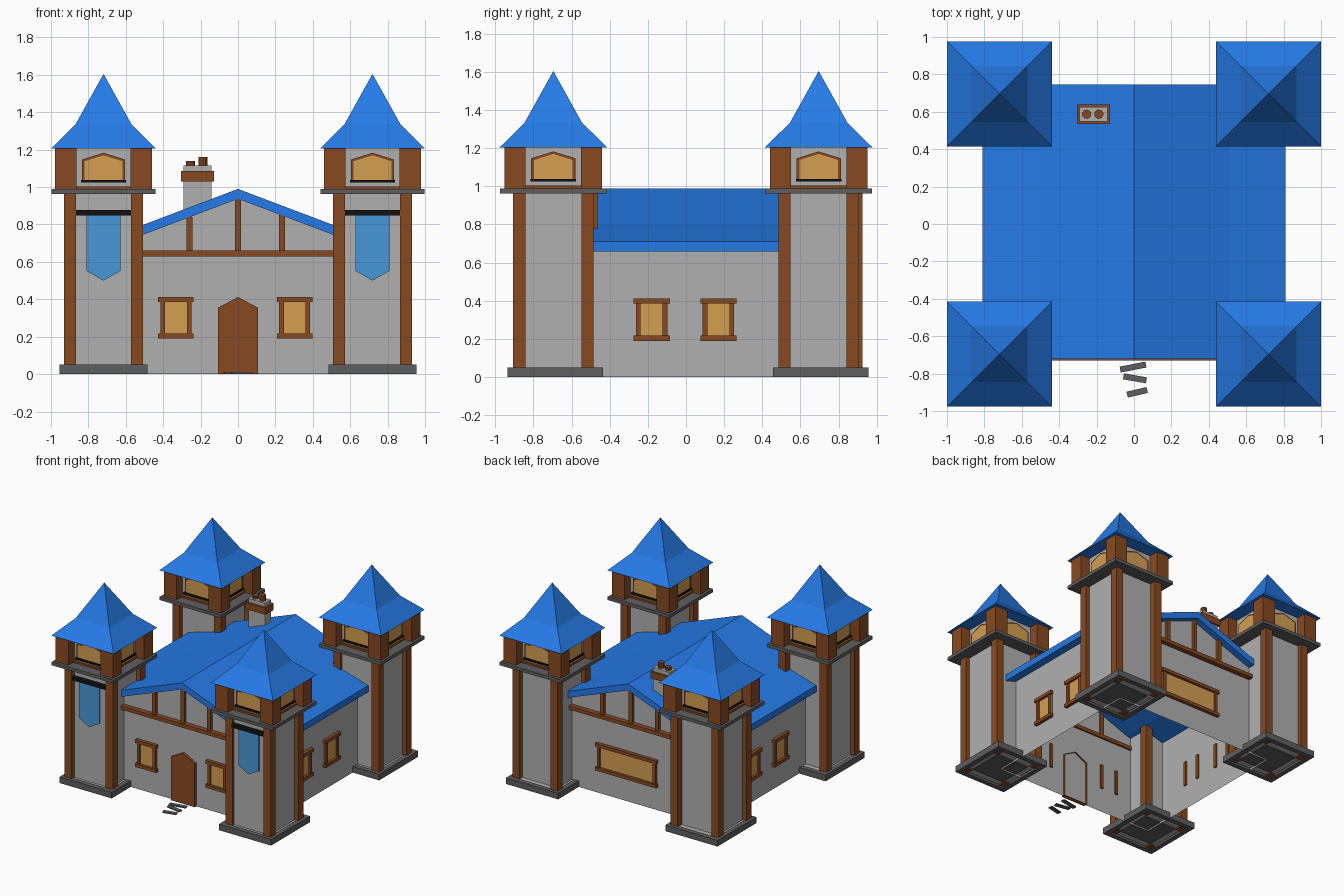
import bpy, bmesh, math
from mathutils import Matrix, Vector

if "Cube" in bpy.data.objects:
    bpy.data.objects.remove(bpy.data.objects["Cube"])


def lin(c):
    return c / 12.92 if c <= 0.04045 else ((c + 0.055) / 1.055) ** 2.4


def material(name, rgb):
    m = bpy.data.materials.new(name)
    m.diffuse_color = (*[lin(c) for c in rgb], 1)
    m.use_nodes = True
    m.node_tree.nodes["Principled BSDF"].inputs["Base Color"].default_value = m.diffuse_color
    return m


STONE = material("light stone", (0.69, 0.69, 0.69))
DARK = material("dark stone", (0.37, 0.37, 0.37))
WOOD = material("brown wood", (0.53, 0.29, 0.13))
BLUE = material("roof blue", (0.15, 0.49, 0.92))
GLASS = material("amber glass", (0.83, 0.62, 0.32))
BLACK = material("black iron", (0.07, 0.07, 0.07))
CLOTH = material("banner blue", (0.28, 0.60, 0.85))


def finish(name, bm, mat, matrix=None):
    bmesh.ops.recalc_face_normals(bm, faces=bm.faces[:])
    me = bpy.data.meshes.new(name)
    bm.to_mesh(me)
    bm.free()
    me.materials.append(mat)
    ob = bpy.data.objects.new(name, me)
    bpy.context.collection.objects.link(ob)
    if matrix:
        ob.matrix_world = matrix
    return ob


def box(name, x, y, z, mat, matrix=None):
    """Box from (min, max) pairs."""
    bm = bmesh.new()
    size = [b - a for a, b in (x, y, z)]
    mid = [(a + b) / 2 for a, b in (x, y, z)]
    bmesh.ops.create_cube(bm, size=1, matrix=Matrix.Translation(mid) @ Matrix.Diagonal((*size, 1)))
    return finish(name, bm, mat, matrix)


def prism(name, pts, y, mat, matrix=None, back=True):
    """Extrude an x-z outline from y[0] (front) to y[1]; the back can stay open."""
    bm = bmesh.new()
    front = [bm.verts.new((px, y[0], pz)) for px, pz in pts]
    rear = [bm.verts.new((px, y[1], pz)) for px, pz in pts]
    bm.faces.new(front)
    if back:
        bm.faces.new(rear)
    n = len(pts)
    for i in range(n):
        j = (i + 1) % n
        bm.faces.new((front[i], front[j], rear[j], rear[i]))
    return finish(name, bm, mat, matrix)


def on_wall(x, y, turn):
    """Frame whose local -y points out of a wall turned about z (degrees)."""
    return Matrix.Translation((x, y, 0)) @ Matrix.Rotation(math.radians(turn), 4, 'Z')


def pointed(half, low, shoulder, peak):
    return [(-half, low), (half, low), (half, shoulder), (0, peak), (-half, shoulder)]


WX, WY = 0.715, 0.69        # house wall planes
TX, TY = 0.719, 0.696       # tower centres
RIDGE = [(0, 0.99), (0.51, 0.797), (0.81, 0.71)]    # half of roof line


# --- House: open shell of walls with gables ---
bm = bmesh.new()
outline = [(-WX, 0), (WX, 0), (WX, 0.70), (0.51, 0.76), (0, 0.955), (-0.51, 0.76), (-WX, 0.70)]
for y in (-WY, WY):
    bm.faces.new([bm.verts.new((px, y, pz)) for px, pz in outline])
for x in (-WX, WX):
    bm.faces.new([bm.verts.new(p) for p in ((x, -WY, 0), (x, WY, 0), (x, WY, 0.70), (x, -WY, 0.70))])
bmesh.ops.remove_doubles(bm, verts=bm.verts[:], dist=0.0005)
finish("house_walls", bm, STONE)

# Main roof slab
top = [(-x, z) for x, z in RIDGE[:0:-1]] + RIDGE
prism("main_roof", top + [(x, z - 0.053) for x, z in reversed(top)], (-0.722, 0.745), BLUE)

# Gable timbers on front and back
for side, turn in (("front", 0), ("back", 180)):
    M = on_wall(0, -WY if turn == 0 else WY, turn)
    box(side + "_gable_beam", (-0.56, 0.56), (-0.04, 0.015), (0.63, 0.66), WOOD, M)
    for x in (-0.26, 0.0, 0.235):
        h = 0.94 - abs(x) * 0.385
        box(side + "_gable_post", (x - 0.016, x + 0.016), (-0.025, 0.01), (0.65, h), WOOD, M)


# --- Windows with head, sill, jambs and pane ---
def window(name, M, half=0.083):
    box(name + "_pane", (-half, half), (-0.008, -0.002), (0.2, 0.4), GLASS, M)
    for s in (-1, 1):
        xs = sorted((s * half, s * (half - 0.025)))
        box(name + "_jamb", xs, (-0.02, 0.012), (0.2, 0.4), WOOD, M)
    for z in (0.19, 0.385):
        box(name + "_rail", (-half - 0.012, half + 0.012), (-0.028, -0.001), (z, z + 0.027), WOOD, M)


for x in (-0.332, 0.303):
    window("front_window", on_wall(x, -WY, 0))
window("back_window", on_wall(0.043, WY, 180), 0.263)
for y in (-0.18, 0.17):
    window("right_window", on_wall(WX, y, 90))
    window("left_window", on_wall(-WX, y, -90))

# Door with open back, so its rim shows inside
prism("door", pointed(0.107, 0, 0.355, 0.412), (-WY - 0.02, -WY + 0.015), WOOD, back=False)
prism("door_inner_wall", pointed(0.098, 0, 0.35, 0.402), (-WY - 0.001, -WY + 0.001), STONE)

# Stepping stones
for x, y, length, turn in ((-0.005, -0.765, 0.14, 11), (0.005, -0.825, 0.125, -10), (0.017, -0.9, 0.11, 13)):
    box("step_stone", (-length / 2, length / 2), (-0.016, 0.016), (0, 0.01), DARK, on_wall(x, y, turn))

# --- Chimney ---
C = Matrix.Translation((-0.216, 0.587, 0))
box("chimney_stack", (-0.075, 0.075), (-0.038, 0.038), (0.75, 1.115), STONE, C)
box("chimney_collar", (-0.089, 0.089), (-0.052, 0.052), (1.03, 1.085), WOOD, C)
for x, z in ((-0.037, 1.14), (0.028, 1.16)):
    bm = bmesh.new()
    bmesh.ops.create_cone(bm, cap_ends=True, segments=10, radius1=0.025, radius2=0.025, depth=z - 1.1,
                          matrix=Matrix.Translation((x, 0, (z + 1.1) / 2)))
    finish("chimney_pot", bm, WOOD, C)


# --- Corner towers ---
def tower(sx, sy):
    T = Matrix.Translation((sx * TX, sy * TY, 0))
    # plinth ring and dark underside
    px, py0, py1, w = 0.235, -0.24, 0.26, 0.04
    for s in (-1, 1):
        box("tower_plinth", sorted((s * px, s * (px - w))), (py0, py1), (0, 0.05), DARK, T)
    for ys in ((py0, py0 + w), (py1 - w, py1)):
        box("tower_plinth", (-px + w, px - w), ys, (0, 0.05), DARK, T)
    box("tower_wall", (-0.198, 0.198), (-0.203, 0.223), (0.018, 0.045), STONE, T)
    box("tower_underside", (-0.146, 0.146), (-0.146, 0.146), (0.012, 0.02), DARK, T)
    box("tower_wall", (-0.175, 0.175), (-0.175, 0.175), (0.03, 1.21), STONE, T)
    # posts, ledge and lookout posts
    for ax in (-1, 1):
        for ay in (-1, 1):
            shift = 0.02 if ax == -sx else 0.0
            xs = sorted((ax * 0.147, ax * 0.211))
            ys = [v + shift for v in sorted((ay * 0.147, ay * 0.211))]
            box("tower_post", xs, ys, (0.008, 0.97), WOOD, T)
            xs, ys = sorted((ax * 0.145, ax * 0.259)), sorted((ay * 0.145, ay * 0.255))
            box("lookout_post", xs, ys, (0.985, 1.21), WOOD, T)
    box("tower_ledge", (-0.279, 0.279), (-0.279, 0.279), (0.963, 0.99), DARK, T)
    # lookout windows on all four faces
    for turn in range(0, 360, 90):
        M = T @ Matrix.Rotation(math.radians(turn), 4, 'Z') @ Matrix.Translation((0, -0.175, 0))
        prism("lookout_frame", pointed(0.116, 1.025, 1.147, 1.183), (-0.014, 0.002), WOOD, M)
        prism("lookout_pane", pointed(0.102, 1.036, 1.138, 1.17), (-0.017, -0.012), GLASS, M)
        box("lookout_rail", (-0.12, 0.12), (-0.028, 0), (1.025, 1.038), BLACK, M)
        box("lookout_floor_board", (-0.146, 0.146), (-0.02, 0), (0.985, 1.004), WOOD, M)
    # flared pyramid roof
    bm = bmesh.new()
    rings = [[bm.verts.new((h * a, h * b, z)) for a, b in ((-1, -1), (1, -1), (1, 1), (-1, 1))]
             for h, z in ((0.281, 1.205), (0.15, 1.335))]
    tip = bm.verts.new((0, 0, 1.605))
    bm.faces.new(rings[0])
    for i in range(4):
        j = (i + 1) % 4
        bm.faces.new((rings[0][i], rings[0][j], rings[1][j], rings[1][i]))
        bm.faces.new((rings[1][i], rings[1][j], tip))
    finish("tower_roof", bm, BLUE, T)
    # banner on the front towers
    if sy < 0:
        M = T @ Matrix.Translation((0, -0.175, 0))
        box("banner_rod", (-0.146, 0.146), (-0.03, 0), (0.848, 0.877), BLACK, M)
        cloth = [(-0.092, 0.86), (-0.092, 0.552), (0, 0.5), (0.092, 0.552), (0.092, 0.86)]
        prism("banner", cloth, (-0.02, -0.012), CLOTH, M)


for sx in (-1, 1):
    for sy in (-1, 1):
        tower(sx, sy)
